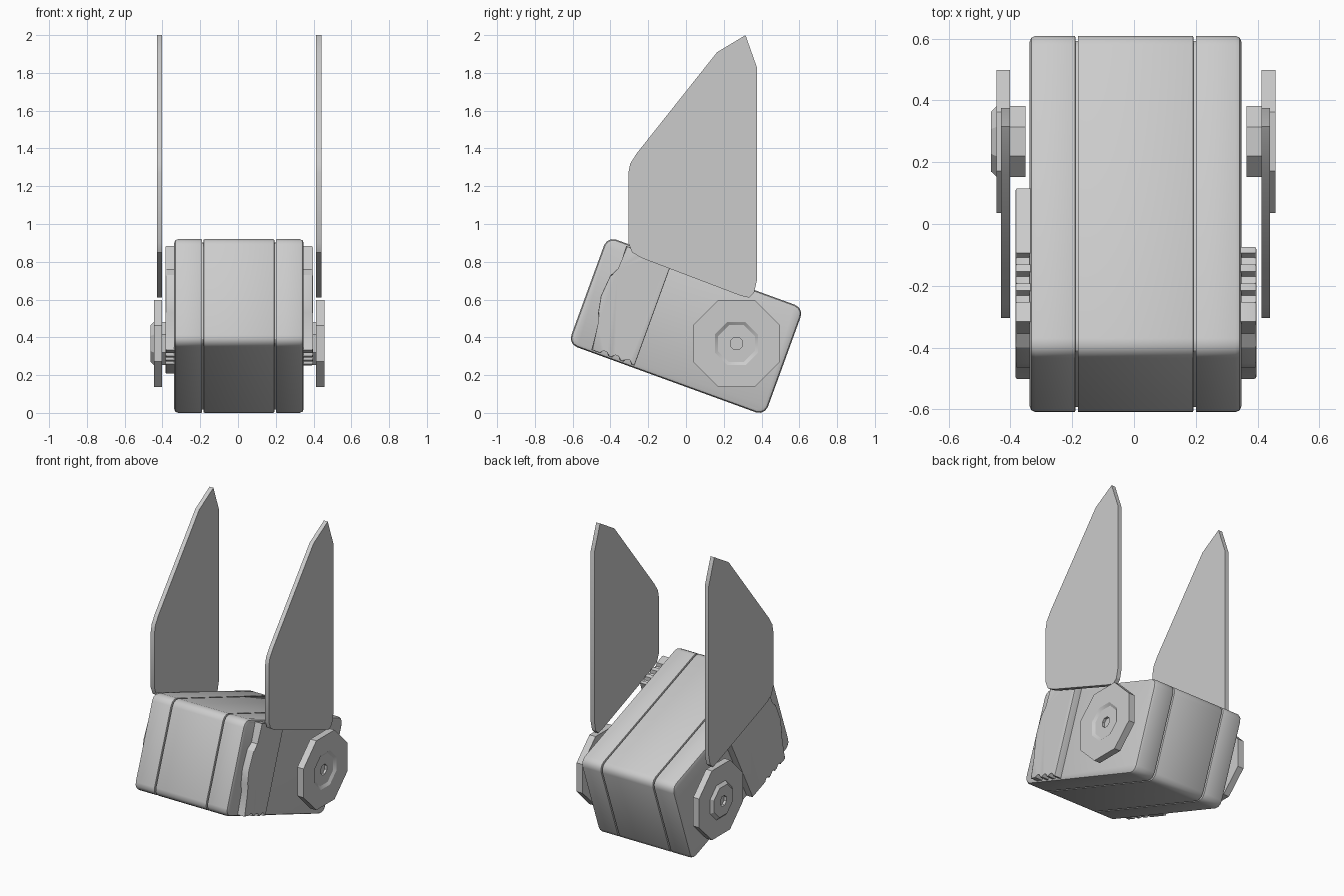
import bpy
import bmesh
import math

if "Cube" in bpy.data.objects:
    bpy.data.objects.remove(bpy.data.objects["Cube"], do_unlink=True)

grey = bpy.data.materials.new("light_grey")
grey.use_nodes = True
grey.diffuse_color = (0.6, 0.6, 0.6, 1)
grey.node_tree.nodes["Principled BSDF"].inputs["Base Color"].default_value = (0.6, 0.6, 0.6, 1)

TILT = math.radians(20)
MID_Z = 0.46
MID_X = 0.005
HALF_L, HALF_H = 0.554, 0.303


def tilted(points):
    """Turn body-aligned points into side-plane (y, z) points."""
    c, s = math.cos(TILT), math.sin(TILT)
    return [(c * u + s * v, MID_Z - s * u + c * v) for u, v in points]


def finish(name, bm):
    bmesh.ops.recalc_face_normals(bm, faces=bm.faces)
    mesh = bpy.data.meshes.new(name)
    bm.to_mesh(mesh)
    bm.free()
    obj = bpy.data.objects.new(name, mesh)
    bpy.context.collection.objects.link(obj)
    mesh.materials.append(grey)
    bpy.ops.object.select_all(action="DESELECT")
    obj.select_set(True)
    bpy.context.view_layer.objects.active = obj
    bpy.ops.object.shade_smooth_by_angle(angle=math.radians(30))
    return obj


def prism(name, points, x0, x1, bevel0=0, bevel1=0):
    """Extrude a side profile along x, rounding either end cap."""
    bm = bmesh.new()
    ends = [[bm.verts.new((x, y, z)) for y, z in points] for x in (x0, x1)]
    caps = [bm.faces.new(end) for end in ends]
    n = len(points)
    for i in range(n):
        j = (i + 1) % n
        bm.faces.new((ends[0][i], ends[0][j], ends[1][j], ends[1][i]))
    rims = [list(cap.edges) for cap in caps]
    for rim, size in zip(rims, (bevel0, bevel1)):
        if size:
            bmesh.ops.bevel(bm, geom=rim, offset=size, segments=2,
                            profile=0.5, affect="EDGES")
    return finish(name, bm)


def rounded_box(half_l, half_h, radius, steps=3):
    points = []
    for k, (su, sv) in enumerate(((1, 1), (-1, 1), (-1, -1), (1, -1))):
        for i in range(steps + 1):
            a = math.pi / 2 * (k + i / steps)
            points.append((su * (half_l - radius) + radius * math.cos(a),
                           sv * (half_h - radius) + radius * math.sin(a)))
    return tilted(points)


def octagon_lathe(name, rings, side, y, z):
    """Skin eight-sided rings of (radius, distance out along x)."""
    bm = bmesh.new()
    loops = []
    for r, x in rings:
        angles = [math.pi / 8 * (2 * i + 1) for i in range(8)]
        loops.append([bm.verts.new((side * x, y + r * math.cos(a), z + r * math.sin(a)))
                      for a in angles])
    for a, b in zip(loops, loops[1:]):
        for i in range(8):
            j = (i + 1) % 8
            bm.faces.new((a[i], a[j], b[j], b[i]))
    bm.faces.new(loops[0])
    bm.faces.new(loops[-1])
    return finish(name, bm)


# Tilted housing: three rounded sections separated by shallow grooves
shell = rounded_box(HALF_L, HALF_H, 0.05)
core = rounded_box(HALF_L - 0.015, HALF_H - 0.015, 0.04)
prism("housing_core", core, MID_X - 0.3, MID_X + 0.3)
prism("housing_middle", shell, MID_X - 0.187, MID_X + 0.187, 0.004, 0.004)
prism("housing_right", shell, MID_X - 0.343, MID_X - 0.195, 0.02, 0.004)
prism("housing_left", shell, MID_X + 0.195, MID_X + 0.343, 0.004, 0.02)

# Side cover plates with a wavy front edge and notched top and bottom edges
WAVY = [(-0.442, 0.29), (-0.436, 0.161), (-0.468, 0.117), (-0.478, -0.004),
        (-0.461, -0.093), (-0.436, -0.148), (-0.428, -0.29)]


def notched_edge(v):
    inner = v - math.copysign(0.024, v)
    points = []
    for u in (-0.355, -0.29, -0.225):
        points += [(u - 0.02, v), (u - 0.012, inner), (u + 0.012, inner), (u + 0.02, v)]
    return points


def cover(name, back_top, back_bottom, x0, x1, bevel0, bevel1):
    edge = 0.29
    points = WAVY + notched_edge(-edge) + [(back_bottom, -edge), (back_top, edge)]
    points += notched_edge(edge)[::-1]
    prism(name, tilted(points), x0, x1, bevel0, bevel1)


cover("left_cover", -0.185, -0.185, 0.33, 0.396, 0, 0.006)
cover("right_cover", 0.017, -0.06, -0.384, -0.32, 0.006, 0)

# Octagonal pivots: the right cap is raised, the left cap is sunk
PIVOT = (0.267, 0.367)
octagon_lathe("right_pivot", [(0.124, 0.352), (0.124, 0.402), (0.25, 0.402), (0.25, 0.445),
                              (0.124, 0.445), (0.105, 0.463), (0.035, 0.463),
                              (0.035, 0.445)], -1, *PIVOT)
octagon_lathe("left_pivot", [(0.124, 0.364), (0.124, 0.413), (0.25, 0.413), (0.25, 0.458),
                             (0.124, 0.458), (0.105, 0.446), (0.035, 0.446),
                             (0.035, 0.43)], 1, *PIVOT)

# Tall upright fins
FIN = [(-0.305, 0.9), (-0.305, 1.27), (-0.295, 1.32), (-0.26, 1.375), (0.165, 1.91),
       (0.315, 2.0), (0.375, 1.83), (0.375, 0.7), (0.36, 0.635), (0.335, 0.61),
       (0.29, 0.62), (-0.235, 0.82), (-0.285, 0.85)]
prism("right_fin", FIN, -0.43, -0.402)
prism("left_fin", FIN, 0.413, 0.441)
